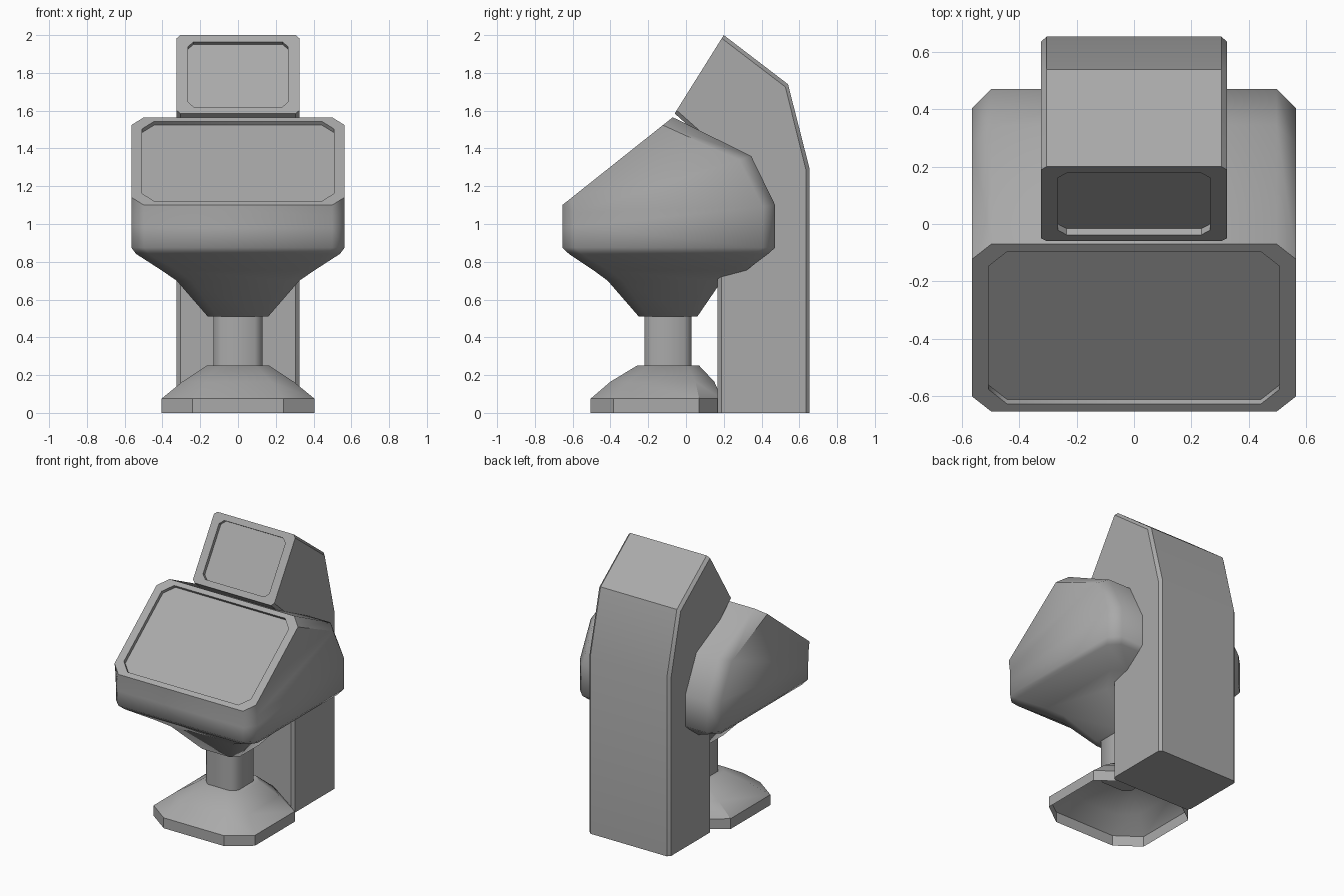
import bpy
import bmesh
import math
from mathutils import Vector

cube = bpy.data.objects.get("Cube")
if cube:
    bpy.data.objects.remove(cube, do_unlink=True)

grey = bpy.data.materials.new("plain_grey")
grey.use_nodes = True
colour = (0.4, 0.4, 0.4, 1)
grey.diffuse_color = colour
grey.node_tree.nodes["Principled BSDF"].inputs["Base Color"].default_value = colour


def ring(front, back, half, cx, cy=None):
    """Chamfered rectangle spanning a front and a back (y, z) point."""
    f, b = Vector((0, *front)), Vector((0, *back))
    along = (b - f).normalized() * (cx if cy is None else cy)
    right = [(half - cx, f), (half, f + along), (half, b - along), (half - cx, b)]
    pts = [Vector((x, p.y, p.z)) for x, p in right]
    return pts + [Vector((-p.x, p.y, p.z)) for p in reversed(pts)]


def level(z, front, back, half, cx, cy=None):
    return ring((front, z), (back, z), half, cx, cy)


def screen(front, back, margin, half, chamfer, depth):
    """Sunken panel rings: floor first, then its rim on the slanted face."""
    f, b = Vector(front), Vector(back)
    d = (b - f).normalized()
    sink = Vector((d.y, -d.x)) * depth
    f, b = f + d * margin, b - d * margin
    return [ring(f + sink, b + sink, half, chamfer), ring(f, b, half, chamfer)]


def loft(name, rings, angle, cap_end=True):
    bm = bmesh.new()
    loops = [[bm.verts.new(p) for p in r] for r in rings]
    for a, b in zip(loops, loops[1:]):
        for i in range(len(a)):
            j = (i + 1) % len(a)
            bm.faces.new((a[i], a[j], b[j], b[i]))
    bm.faces.new(loops[0])
    if cap_end:
        bm.faces.new(loops[-1])
    bmesh.ops.recalc_face_normals(bm, faces=bm.faces)
    mesh = bpy.data.meshes.new(name)
    bm.to_mesh(mesh)
    bm.free()
    mesh.materials.append(grey)
    obj = bpy.data.objects.new(name, mesh)
    bpy.context.collection.objects.link(obj)
    bpy.ops.object.select_all(action='DESELECT')
    obj.select_set(True)
    bpy.context.view_layer.objects.active = obj
    bpy.ops.object.shade_smooth_by_angle(angle=math.radians(angle))
    return obj


# Rear column with its small upper screen
low, high = (-0.06, 1.585), (0.20, 2.0)
loft("rear_column", screen(low, high, 0.042, 0.265, 0.03, 0.025) + [
    ring(low, high, 0.325, 0.02),
    ring((0.17, 1.38), (0.54, 1.74), 0.325, 0.02),
    ring((0.168, 1.2), (0.655, 1.29), 0.325, 0.02),
    level(0, 0.168, 0.655, 0.325, 0.02),
], 30)

# Console head with the large screen, tapering down to the stem
low, high = (-0.655, 1.10), (-0.07, 1.565)
loft("console_head", screen(low, high, 0.034, 0.508, 0.065, 0.025) + [
    ring(low, high, 0.565, 0.067),
    ring((-0.655, 1.04), (0.345, 1.36), 0.565, 0.067),
    ring((-0.655, 0.98), (0.472, 1.10), 0.565, 0.067),
    level(0.875, -0.655, 0.472, 0.565, 0.067),
    level(0.842, -0.62, 0.435, 0.54, 0.067),
    level(0.755, -0.49, 0.32, 0.405, 0.08),
    level(0.70, -0.415, 0.19, 0.325, 0.08),
    level(0.51, -0.25, 0.06, 0.16, 0.05),
], 50)

# Short stem between head and foot
loft("stem", [
    level(0.54, -0.22, 0.03, 0.13, 0.04),
    level(0.23, -0.22, 0.03, 0.13, 0.04),
], 50)

# Flared foot, open underneath
loft("foot", [
    level(0.25, -0.26, 0.07, 0.165, 0.07, 0.06),
    level(0.165, -0.40, 0.15, 0.295, 0.12, 0.10),
    level(0.075, -0.505, 0.19, 0.405, 0.165, 0.12),
    level(0, -0.505, 0.19, 0.405, 0.165, 0.12),
], 34, cap_end=False)
